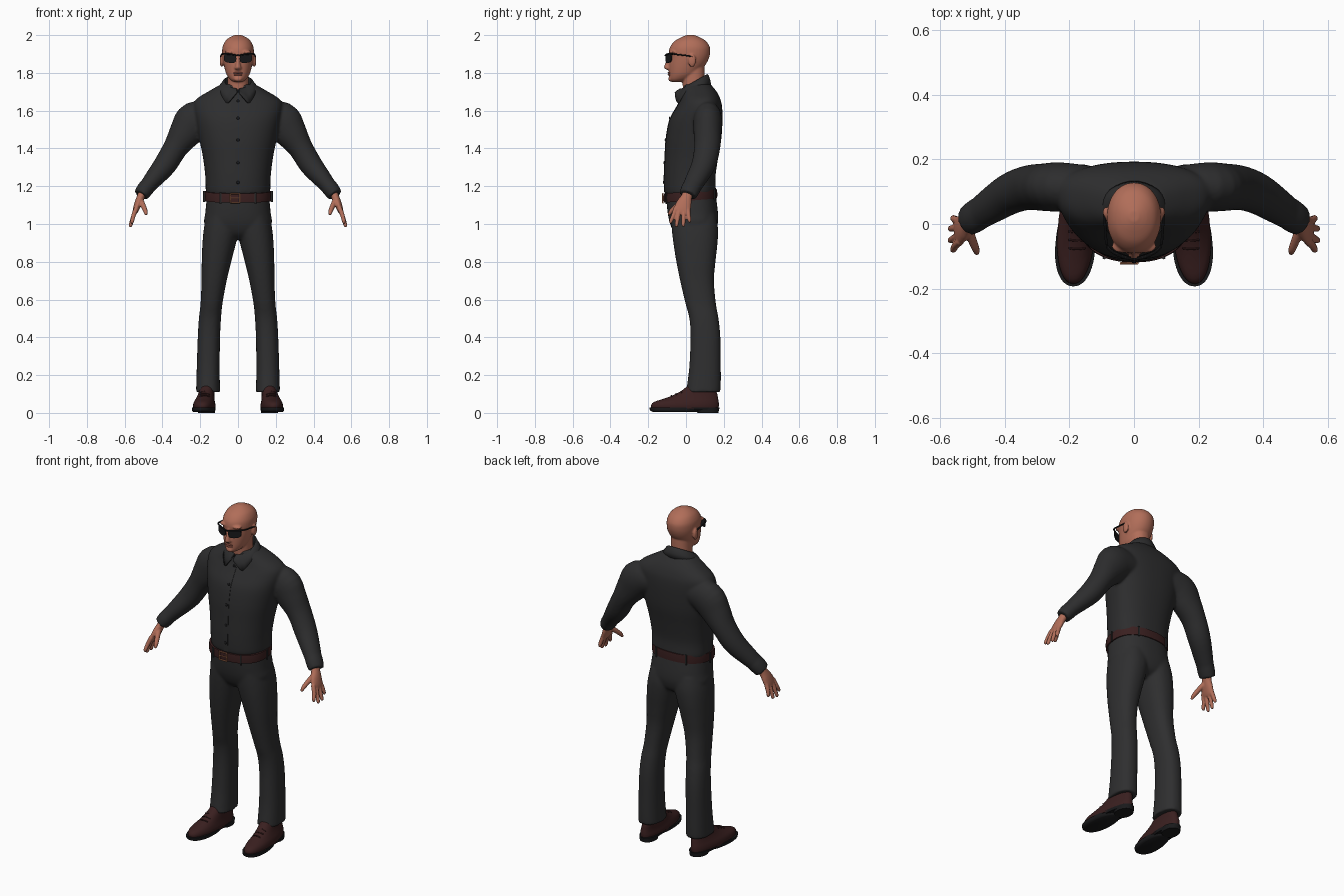
import bpy, bmesh, math
from mathutils import Vector, Matrix


def material(name, col):
    m = bpy.data.materials.new(name)
    m.diffuse_color = (*col, 1)
    return m


SKIN = material("skin", (0.44, 0.155, 0.10))
LIPS = material("lips", (0.33, 0.10, 0.07))
SHIRT = material("charcoal cloth", (0.026, 0.026, 0.027))
PANTS = material("trouser cloth", (0.028, 0.028, 0.029))
LEATHER = material("dark brown leather", (0.042, 0.014, 0.014))
BLACK = material("black", (0.010, 0.010, 0.011))
COPPER = material("copper buckle", (0.36, 0.14, 0.07))


def smooth_path(st, k=4):
    """Catmull-Rom interpolation through tuples of any length."""
    out = []
    for i in range(len(st) - 1):
        a, b, c, d = (st[max(i - 1, 0)], st[i], st[i + 1], st[min(i + 2, len(st) - 1)])
        for j in range(k):
            t = j / k
            out.append(tuple(0.5 * (2 * q + (r - p) * t + (2 * p - 5 * q + 4 * r - s) * t * t
                                    + (3 * q - p - 3 * r + s) * t ** 3)
                             for p, q, r, s in zip(a, b, c, d)))
    return out + [tuple(st[-1])]


def skin(bm, rings, both=False):
    """Closed skin over rings of points, optionally on both sides."""
    for s in ((1, -1) if both else (1,)):
        vs = [[bm.verts.new((p[0] * s, p[1], p[2])) for p in r] for r in rings]
        n = len(vs[0])
        for a, b in zip(vs, vs[1:]):
            for i in range(n):
                bm.faces.new((a[i], a[(i + 1) % n], b[(i + 1) % n], b[i]))
        bm.faces.new(vs[0])
        bm.faces.new(vs[-1])


def unit(n, p):
    for i in range(n):
        c, s = math.cos(2 * math.pi * i / n), math.sin(2 * math.pi * i / n)
        yield (math.copysign(abs(c) ** (2 / p), c), math.copysign(abs(s) ** (2 / p), s))


def loft(bm, st, both=False, mid=0.5, p=2.2, n=40, k=4, tilt=0):
    """Level sections given as (z, centre x, half width, front y, back y)."""
    rings = []
    for z, cx, rx, yf, yb in smooth_path(st, k):
        m = yf + (yb - yf) * mid
        ring = []
        for u, v in unit(n, p):
            y = m + v * ((yb - m) if v > 0 else (m - yf))
            ring.append((cx + rx * u, y, z + tilt * y))
        rings.append(ring)
    skin(bm, rings, both)


def tube(bm, st, both=False, n=20, k=4):
    """Sections square to a path, given as (x, y, z, radius, radius along y)."""
    pts = smooth_path(st, k)
    rings = []
    for i, q in enumerate(pts):
        t = (Vector(pts[min(i + 1, len(pts) - 1)][:3]) - Vector(pts[max(i - 1, 0)][:3])).normalized()
        ref = Vector((0, 1, 0)) if abs(t.y) < 0.9 else Vector((1, 0, 0))
        a = t.cross(ref).normalized()
        b = a.cross(t)
        rings.append([Vector(q[:3]) + a * u * q[3] + b * v * q[4] for u, v in unit(n, 2)])
    skin(bm, rings, both)


def ball(bm, c, r, both=False):
    for s in ((1, -1) if both else (1,)):
        m = Matrix.Translation((c[0] * s, c[1], c[2])) @ Matrix.Diagonal((*r, 1))
        bmesh.ops.create_uvsphere(bm, u_segments=20, v_segments=12, radius=1, matrix=m)


def finish(name, bm, mat, voxel=0, soft=4):
    bmesh.ops.recalc_face_normals(bm, faces=bm.faces)
    me = bpy.data.meshes.new(name)
    bm.to_mesh(me)
    bm.free()
    for f in me.polygons:
        f.use_smooth = True
    me.set_sharp_from_angle(angle=math.radians(40))
    me.materials.append(mat)
    ob = bpy.data.objects.new(name, me)
    bpy.context.collection.objects.link(ob)
    if voxel:  # fuse overlapping forms into one surface
        r = ob.modifiers.new("fuse", 'REMESH')
        r.mode, r.voxel_size, r.use_smooth_shade = 'VOXEL', voxel, True
        s = ob.modifiers.new("soften", 'SMOOTH')
        s.factor, s.iterations = 0.5, soft
    return ob


# shirt: torso, sleeves and cuffs
torso = [(1.155, 0, .158, -.102, .147), (1.17, 0, .170, -.114, .158), (1.25, 0, .173, -.116, .156),
         (1.35, 0, .185, -.112, .170), (1.45, 0, .205, -.106, .187), (1.55, 0, .225, -.087, .193),
         (1.62, 0, .237, -.050, .191), (1.66, 0, .222, -.029, .182), (1.70, 0, .160, -.018, .163),
         (1.74, 0, .090, -.010, .130)]
bm = bmesh.new()
loft(bm, torso, mid=.6, p=2.3, n=56)
tube(bm, [(.13, .115, 1.565, .075, .065), (.225, .115, 1.548, .102, .076), (.275, .114, 1.487, .089, .074),
          (.330, .112, 1.405, .066, .069), (.385, .093, 1.315, .061, .064), (.450, .052, 1.235, .049, .055),
          (.508, .012, 1.165, .036, .045)], True, n=28)
tube(bm, [(.477, .035, 1.203, .044, .051), (.495, .022, 1.180, .044, .051),
          (.514, .010, 1.153, .040, .047)], True)
finish("shirt", bm, SHIRT, .008)

# placket strip down the shirt front, and its buttons
bm = bmesh.new()
skin(bm, [[(-.014, y - .002, z), (.014, y - .002, z), (.014, y + .01, z), (-.014, y + .01, z)]
          for z, _, _, y, _ in smooth_path(torso[1:9])])
finish("placket", bm, SHIRT)
bm = bmesh.new()
front = smooth_path(torso, 12)
for z in (1.22, 1.325, 1.445, 1.56, 1.65):
    y = min(front, key=lambda q: abs(q[0] - z))[3]
    ball(bm, (0, y - .002, z), (.008, .004, .008))
finish("buttons", bm, BLACK)

# folded collar with two points at the front
bm = bmesh.new()
drop = [(.06, 1.695), (.30, 1.665), (.58, 1.640), (.85, 1.665), (1.25, 1.705), (2.1, 1.725), (math.pi, 1.735)]
for s in (1, -1):
    prev = None
    for t, zb in smooth_path(drop, 5):
        zt = 1.715 + .075 * (1 - math.cos(t)) / 2
        loop = []
        for f, rx, ry in ((-.4, .062, .062), (1, .071, .068), (.93, .078, .076), (.5, .092, .092), (0, .104, .103)):
            if t > 1.6:
                ry -= (ry - .068) * .5 * min(1, t - 1.6)
            loop.append(bm.verts.new((s * rx * math.sin(t), .045 - ry * math.cos(t), zb + (zt - zb) * f)))
        if prev:
            for i in range(4):
                bm.faces.new((prev[i], prev[i + 1], loop[i + 1], loop[i]))
        prev = loop
bmesh.ops.remove_doubles(bm, verts=bm.verts, dist=.0005)
collar = finish("collar", bm, SHIRT)
so = collar.modifiers.new("cloth", 'SOLIDIFY')
so.thickness, so.offset = .007, 0

# trousers: hips and two legs, as (z, inner x, outer x, front y, back y)
legs = [(.11, .095, .222, .000, .182), (.15, .096, .221, .006, .184), (.25, .097, .218, .018, .184),
        (.40, .095, .213, .024, .182), (.50, .090, .207, .018, .172), (.58, .082, .198, -.003, .158),
        (.70, .060, .193, -.031, .148), (.80, .036, .192, -.051, .156), (.90, .010, .188, -.067, .167),
        (.98, -.010, .180, -.076, .169), (1.05, -.010, .165, -.080, .158)]
bm = bmesh.new()
loft(bm, [(z, (a + b) / 2, (b - a) / 2, f, r) for z, a, b, f, r in legs], True, p=2.3)
loft(bm, [(.92, 0, .060, -.025, .105), (.95, 0, .135, -.060, .150), (1.0, 0, .178, -.084, .168),
          (1.06, 0, .173, -.097, .169), (1.15, 0, .164, -.106, .158)], p=2.4, n=56)
finish("trousers", bm, PANTS, .008)

# belt, loops and buckle
bm = bmesh.new()
loft(bm, [(1.122, 0, .174, -.117, .165), (1.146, 0, .176, -.119, .166), (1.171, 0, .174, -.117, .164)],
     p=2.3, n=56, k=1, tilt=.08)
finish("belt", bm, LEATHER)
bm = bmesh.new()
for a in (-62, 0, 62, 122, 90, 180, 242):
    if a == 90:
        continue
    c, s = math.cos(math.radians(a)), math.sin(math.radians(a))
    x, y = .178 * math.copysign(abs(c) ** .87, c), .0235 + .1435 * math.copysign(abs(s) ** .87, s)
    z = 1.146 + .08 * y
    tube(bm, [(x, y, z - .032, .006, .004), (x, y, z + .028, .006, .004)], n=8, k=1)
finish("belt_loops", bm, PANTS)
bm = bmesh.new()
corners = [(-.040, 1.113), (.010, 1.113), (.010, 1.161), (-.040, 1.161)]
for a, b in zip(corners, corners[1:] + corners[:1]):
    tube(bm, [(a[0], -.122, a[1], .004, .004), (b[0], -.122, b[1], .004, .004)], n=8, k=1)
tube(bm, [(-.036, -.122, 1.137, .003, .003), (.008, -.122, 1.137, .003, .003)], n=8, k=1)
finish("buckle", bm, COPPER)

# shoes with soles and heels, toes turned slightly out
turn = Matrix.Translation((.168, .1, 0)) @ Matrix.Rotation(math.radians(4), 4, 'Z') @ Matrix.Translation((-.168, -.1, 0))
for name, mat, parts in (
        ("shoes", LEATHER, [[(.022, .17, .056, -.183, .172), (.040, .17, .058, -.186, .174),
                             (.058, .17, .054, -.170, .173), (.075, .168, .048, -.118, .170),
                             (.095, .165, .043, -.065, .167), (.120, .162, .040, -.020, .160),
                             (.150, .16, .036, .015, .150)]]),
        ("soles", BLACK, [[(.004, .17, .052, -.172, .060), (.012, .17, .061, -.190, .070), (.028, .17, .062, -.194, .080)],
                          [(.014, .17, .050, -.06, .174), (.028, .17, .056, -.12, .178)],
                          [(.000, .168, .045, .060, .172), (.028, .168, .048, .050, .176)]])):
    bm = bmesh.new()
    for part in parts:
        loft(bm, part, mid=.45, p=2.2, k=3)
    bm.transform(turn)
    ob = finish(name, bm, mat)
    ob.modifiers.new("pair", 'MIRROR')
bm = bmesh.new()
for i in range(3):  # laces
    y, z = -.075 + .026 * i, .090 + .010 * i
    tube(bm, [(.150, y, z - .003, .003, .003), (.176, y - .003, z + .003, .003, .003),
              (.202, y, z - .003, .003, .003)], True, n=8)
finish("laces", bm, LEATHER)

# hands: palm, four fingers and thumb
bm = bmesh.new()
tube(bm, [(.498, .020, 1.185, .022, .028), (.514, .004, 1.145, .021, .029), (.528, -.010, 1.110, .020, .040),
          (.541, -.021, 1.075, .016, .045), (.547, -.025, 1.058, .011, .040)], True)
for y0, y1, x, z in ((-.054, -.080, .560, 1.003), (-.033, -.050, .568, .984),
                     (-.011, -.014, .567, .986), (.010, .018, .560, 1.008)):
    tube(bm, [(.538, y0, 1.085, .013, .012), (.553, (y0 + y1) / 2, 1.045, .012, .0115),
              (x, y1, z + .012, .010, .010), (x + .001, y1, z, .006, .006)], True, n=12)
tube(bm, [(.515, -.015, 1.125, .015, .017), (.501, -.050, 1.095, .014, .014),
          (.490, -.078, 1.068, .012, .012), (.486, -.092, 1.048, .007, .007)], True, n=12)
finish("hands", bm, SKIN, .0045, 2)

# head: skull, neck, nose, brow, ears
bm = bmesh.new()
loft(bm, [(1.752, 0, .022, -.076, -.030), (1.765, 0, .042, -.088, .020), (1.79, 0, .060, -.090, .060),
          (1.82, 0, .070, -.091, .085), (1.85, 0, .077, -.091, .108), (1.88, 0, .082, -.089, .122),
          (1.91, 0, .084, -.091, .128), (1.94, 0, .081, -.083, .125), (1.97, 0, .066, -.058, .104),
          (1.99, 0, .041, -.022, .070), (2.001, 0, .014, .008, .040)], p=2.1)
loft(bm, [(1.66, 0, .058, -.012, .115), (1.74, 0, .056, -.018, .100), (1.83, 0, .056, -.025, .098)])
loft(bm, [(1.815, 0, .012, -.100, -.07), (1.825, 0, .018, -.115, -.07), (1.84, 0, .014, -.114, -.07),
          (1.87, 0, .009, -.102, -.07), (1.895, 0, .008, -.094, -.07)], n=20)
ball(bm, (.035, -.070, 1.910), (.035, .020, .010), True)
ball(bm, (.087, .032, 1.865), (.010, .021, .034), True)
ball(bm, (0, -.082, 1.768), (.022, .012, .014))
finish("head", bm, SKIN, .005, 3)
bm = bmesh.new()
for z in (1.800, 1.790):
    ball(bm, (0, -.088, z), (.025, .009, .005))
finish("mouth", bm, LIPS)

# sunglasses: curved lenses, brow bar and temples
bm = bmesh.new()
skin(bm, [[(.042 + .033 * u, d - .108 + 5 * (.042 + .033 * u) ** 2, 1.877 + .024 * v + .08 * .033 * u)
           for u, v in unit(28, 3)] for d in (0, .006)], True)
tube(bm, [(0, -.110, 1.892, .004, .004), (.040, -.101, 1.899, .004, .004), (.078, -.076, 1.901, .005, .005),
          (.087, -.045, 1.897, .004, .004), (.091, .025, 1.888, .004, .004), (.091, .042, 1.873, .003, .003)], True, n=8)
finish("sunglasses", bm, BLACK)
